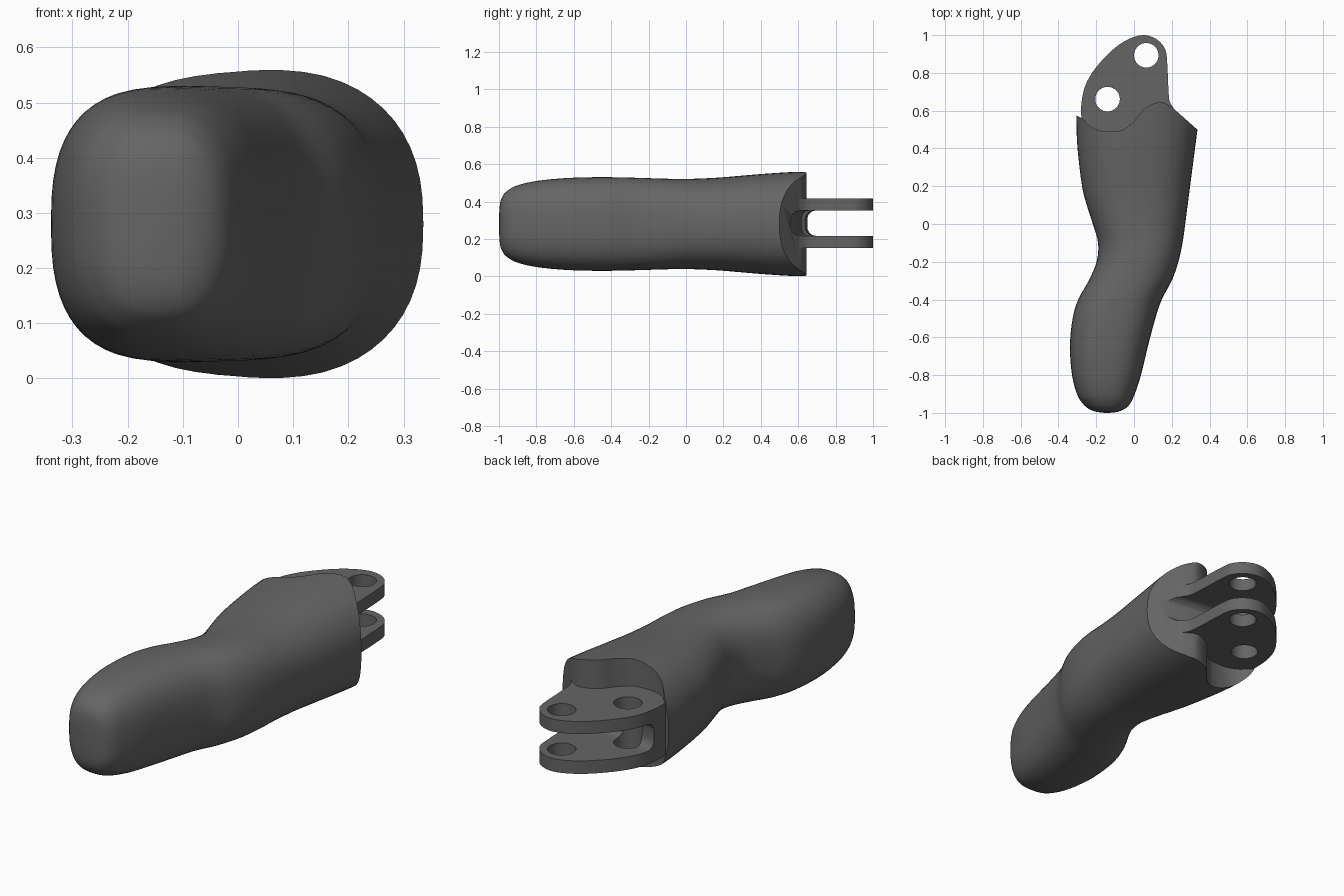
import bpy, bmesh, math
from mathutils import Vector

if "Cube" in bpy.data.objects:
    bpy.data.objects.remove(bpy.data.objects["Cube"])

ZC = 0.28  # mid height, the whole part is symmetric about it


def finish(name, bm):
    bmesh.ops.recalc_face_normals(bm, faces=bm.faces)
    me = bpy.data.meshes.new(name)
    bm.to_mesh(me)
    bm.free()
    ob = bpy.data.objects.new(name, me)
    bpy.context.collection.objects.link(ob)
    return ob


def spline(pts, steps):
    """Catmull-Rom through open list of points."""
    pts = [Vector(p) for p in pts]
    p = [2 * pts[0] - pts[1]] + pts + [2 * pts[-1] - pts[-2]]
    out = []
    for i in range(1, len(p) - 2):
        a, b, c, d = p[i - 1:i + 3]
        for k in range(steps):
            t = k / steps
            out.append(0.5 * (2 * b + (c - a) * t + (2 * a - 5 * b + 4 * c - d) * t * t
                              + (3 * b - a - 3 * c + d) * t ** 3))
    return out + [pts[-1]]


def prism(name, outline, z0, z1):
    bm = bmesh.new()
    f = bm.faces.new([bm.verts.new((p[0], p[1], z0)) for p in outline])
    r = bmesh.ops.extrude_face_region(bm, geom=[f])
    vs = [v for v in r["geom"] if isinstance(v, bmesh.types.BMVert)]
    bmesh.ops.translate(bm, verts=vs, vec=(0, 0, z1 - z0))
    return finish(name, bm)


def boolean(target, tool, op):
    tool.hide_render = True
    m = target.modifiers.new(op, 'BOOLEAN')
    m.operation, m.object, m.solver = op, tool, 'EXACT'
    bpy.context.view_layer.objects.active = target
    bpy.ops.object.modifier_apply(modifier=m.name)
    bpy.data.objects.remove(tool)


# Finger body: rounded sections (y, left x, right x, half height)
rows = [(-1.0, -0.155, -0.13, 0.04), (-0.994, -0.2, -0.085, 0.11), (-0.978, -0.24, -0.048, 0.153),
        (-0.95, -0.272, -0.02, 0.181), (-0.9, -0.302, 0.004, 0.207),
        (-0.8, -0.328, 0.037, 0.23), (-0.65, -0.339, 0.073, 0.245),
        (-0.5, -0.325, 0.113, 0.25), (-0.4, -0.295, 0.147, 0.25),
        (-0.3, -0.24, 0.2, 0.248), (-0.2, -0.198, 0.235, 0.245),
        (-0.1, -0.19, 0.257, 0.242), (0.0, -0.218, 0.271, 0.241),
        (0.1, -0.25, 0.284, 0.244), (0.2, -0.275, 0.297, 0.25),
        (0.4, -0.299, 0.323, 0.267), (0.55, -0.305, 0.342, 0.277),
        (0.75, -0.307, 0.362, 0.286)]
N = 56
bm = bmesh.new()
rings = []
for y, xl, xr, h in spline(rows, 4):
    ring = []
    # Boxier sections towards the tip
    e = 2 / (2.45 + 0.2 * min(1, max(0, -y * 2)))
    for i in range(N):
        a = 2 * math.pi * i / N
        c, s = math.cos(a), math.sin(a)
        ring.append(bm.verts.new(((xl + xr) / 2 + (xr - xl) / 2 * math.copysign(abs(c) ** e, c), y,
                                  ZC + h * math.copysign(abs(s) ** e, s))))
    rings.append(ring)
for r0, r1 in zip(rings, rings[1:]):
    for i in range(N):
        bm.faces.new((r0[i], r0[(i + 1) % N], r1[(i + 1) % N], r1[i]))
bm.faces.new(rings[0])
bm.faces.new(rings[-1])
body = finish("finger_body", bm)

# Scalloped end cut with a slanted right shoulder
scallop = spline([(-0.305, 0.575), (-0.27, 0.555), (-0.22, 0.51), (-0.15, 0.49), (-0.06, 0.498),
                  (0.0, 0.545), (0.06, 0.615), (0.14, 0.645), (0.2, 0.62)], 5)
end = [(-0.6, 0.58)] + [tuple(p) for p in scallop] + [(0.335, 0.5), (0.6, 0.265), (0.6, 1.2), (-0.6, 1.2)]
boolean(body, prism("end_cutter", end, -0.3, 0.9), 'DIFFERENCE')

# Hinge block carrying the two lugs
lug = spline([(-0.28, 0.58), (-0.277, 0.65), (-0.255, 0.74), (-0.2, 0.83), (-0.11, 0.925),
              (-0.03, 0.978), (0.05, 1.0), (0.12, 0.978), (0.165, 0.925), (0.176, 0.85),
              (0.182, 0.72), (0.189, 0.65), (0.215, 0.605)], 5)
outline = [(-0.26, 0.4)] + [tuple(p) for p in lug] + [(0.2, 0.4)]
boolean(body, prism("hinge_block", outline, 0.152, 0.415), 'UNION')

# Slot between the lugs, with a rounded, slanted floor
slot = prism("slot_cutter", [(-0.6, 0.702), (0.6, 0.506), (0.6, 1.2), (-0.6, 1.2)], 0.217, 0.352)
m = slot.modifiers.new("round", 'BEVEL')
m.width, m.segments, m.limit_method = 0.045, 5, 'ANGLE'
boolean(body, slot, 'DIFFERENCE')

# Pin holes through both lugs
for x, y in ((0.065, 0.893), (-0.14, 0.661)):
    circle = [(x + 0.065 * math.cos(k * math.pi / 20), y + 0.065 * math.sin(k * math.pi / 20)) for k in range(40)]
    boolean(body, prism("hole_cutter", circle, 0.05, 0.5), 'DIFFERENCE')

# Dark grey finish
mat = bpy.data.materials.new("dark_grey")
mat.diffuse_color = (0.13, 0.13, 0.13, 1)
mat.use_nodes = True
mat.node_tree.nodes["Principled BSDF"].inputs["Base Color"].default_value = mat.diffuse_color
body.data.materials.clear()
body.data.materials.append(mat)

# Smooth shading with crisp cut edges
bpy.ops.object.select_all(action='DESELECT')
body.select_set(True)
bpy.context.view_layer.objects.active = body
bpy.ops.object.shade_smooth_by_angle(angle=math.radians(35))
